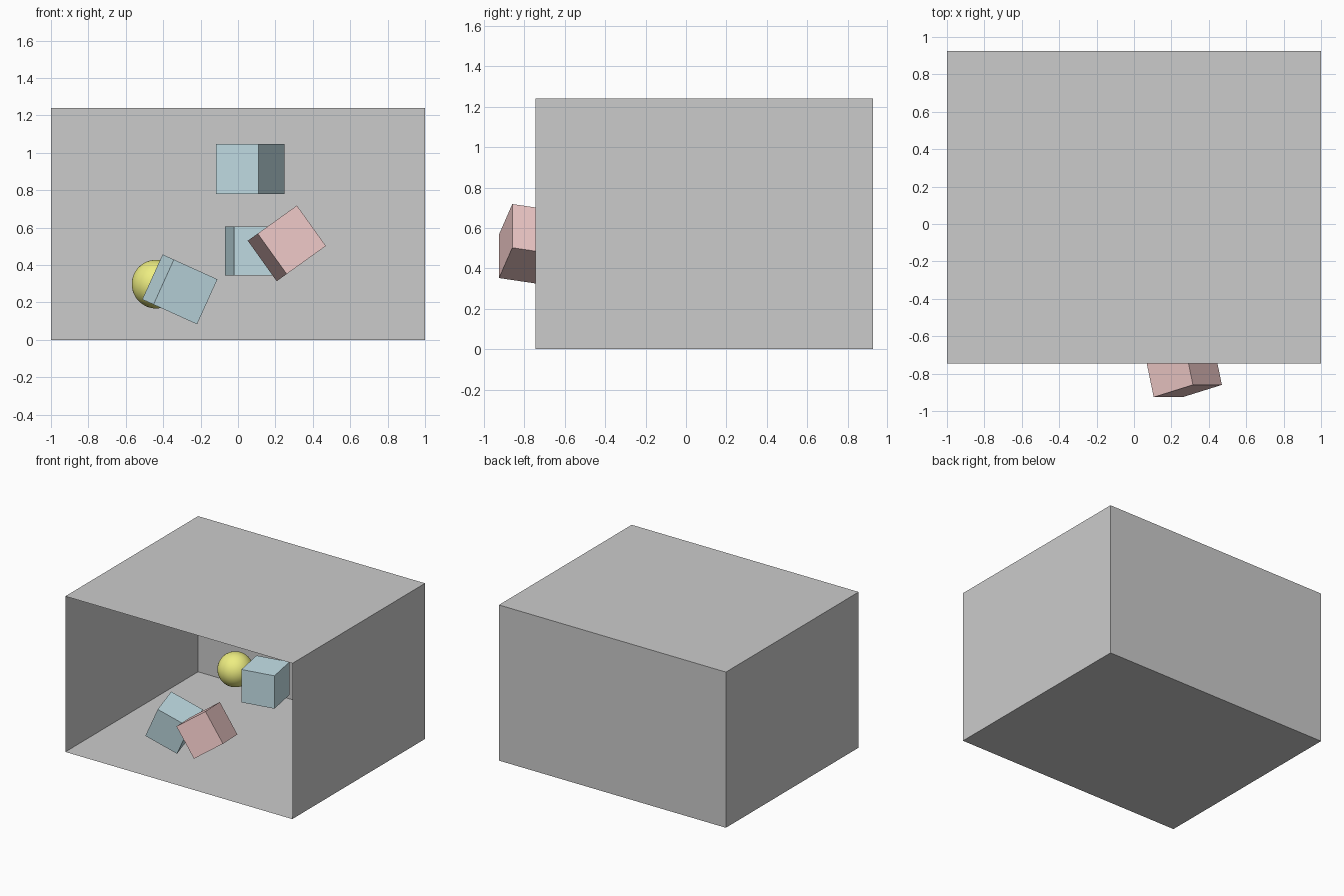
import bpy
from math import radians
from mathutils import Matrix, Vector

if "Cube" in bpy.data.objects:
    bpy.data.objects.remove(bpy.data.objects["Cube"])

# Room extents: open at the front (-y)
X, Y0, Y1, H = 1.0, -0.745, 0.926, 1.24


def material(name, rgb):
    m = bpy.data.materials.new(name)
    m.diffuse_color = (*rgb, 1)
    m.use_nodes = True
    m.node_tree.nodes["Principled BSDF"].inputs["Base Color"].default_value = m.diffuse_color
    return m


blue = material("blue", (0.56, 0.76, 0.82))
pink = material("pink", (0.86, 0.58, 0.57))
yellow = material("yellow", (0.85, 0.85, 0.22))


def panel(name, corner, a, b):
    """Flat rectangular sheet from a corner and two edge vectors; faces a x b."""
    c, a, b = Vector(corner), Vector(a), Vector(b)
    mesh = bpy.data.meshes.new(name)
    mesh.from_pydata([c, c + a, c + a + b, c + b], [], [(0, 1, 2, 3)])
    bpy.context.collection.objects.link(bpy.data.objects.new(name, mesh))


def block(name, size, centre, spin, lean, mat):
    """Cube spun about its own upright axis, then leaned sideways about y."""
    bpy.ops.mesh.primitive_cube_add(size=size)
    ob = bpy.context.object
    ob.name = name
    ob.matrix_world = (Matrix.Translation(centre)
                       @ Matrix.Rotation(radians(lean), 4, 'Y')
                       @ Matrix.Rotation(radians(spin), 4, 'Z'))
    ob.data.materials.append(mat)


# Room shell, thin sheets
W, D = (2 * X, 0, 0), (0, Y1 - Y0, 0)
UP = (0, 0, H)
panel("floor", (-X, Y0, 0), W, D)
panel("ceiling", (-X, Y0, H), W, D)
panel("left_wall", (-X, Y0, 0), D, UP)
panel("right_wall", (X, Y0, 0), D, UP)
panel("back_wall", (-X, Y1, 0), W, UP)

# Floating blocks
block("upper_block", 0.268, (0.065, 0.5, 0.914), -31, 0, blue)
block("middle_block", 0.262, (0.084, 0.226, 0.475), 10.4, 0, blue)
block("left_block", 0.264, (-0.311, -0.36, 0.27), 14.5, 24.4, blue)
block("front_block", 0.266, (0.261, -0.764, 0.516), 14.3, -35.6, pink)

# Ball
bpy.ops.mesh.primitive_uv_sphere_add(segments=48, ring_count=24, radius=0.13,
                                     location=(-0.438, 0.592, 0.298))
ball = bpy.context.object
ball.name = "ball"
ball.data.materials.append(yellow)
bpy.ops.object.shade_smooth()
